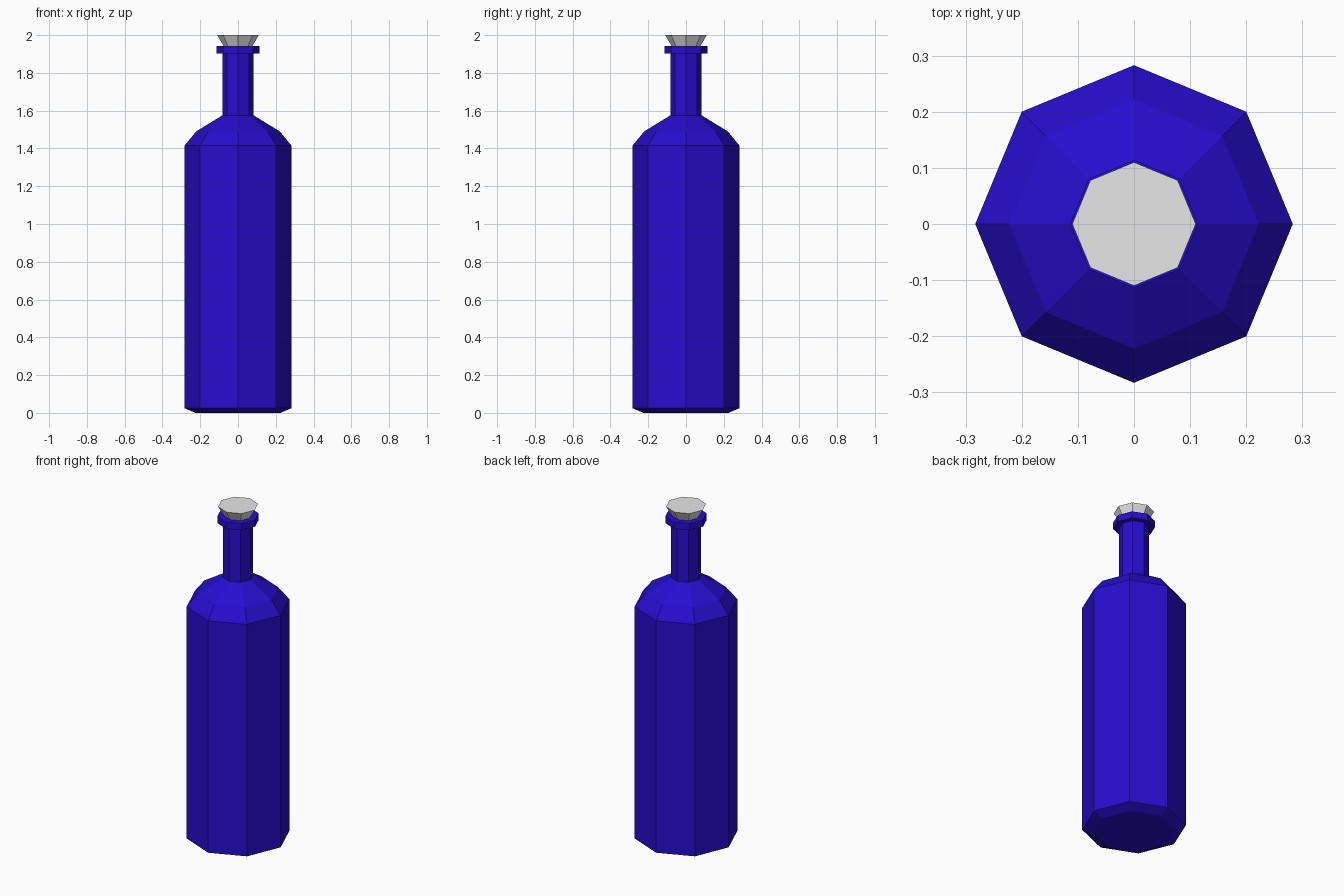
import bpy
import bmesh
from math import cos, sin, pi

cube = bpy.data.objects.get("Cube")
if cube:
    bpy.data.objects.remove(cube, do_unlink=True)

SIDES = 8


def make_material(name, rgb):
    mat = bpy.data.materials.new(name)
    mat.use_nodes = True
    colour = (*rgb, 1.0)
    mat.diffuse_color = colour
    mat.node_tree.nodes["Principled BSDF"].inputs["Base Color"].default_value = colour
    return mat


def turned_part(name, profile, mat):
    """Closed eight-sided solid from (radius, height) pairs, bottom to top."""
    bm = bmesh.new()
    rings = [[bm.verts.new((r * cos(2 * pi * i / SIDES), r * sin(2 * pi * i / SIDES), z))
              for i in range(SIDES)] for r, z in profile]
    for low, high in zip(rings, rings[1:]):
        for i in range(SIDES):
            j = (i + 1) % SIDES
            bm.faces.new((low[i], low[j], high[j], high[i]))
    bm.faces.new(rings[0][::-1])
    bm.faces.new(rings[-1])
    mesh = bpy.data.meshes.new(name)
    bm.to_mesh(mesh)
    bm.free()
    mesh.materials.append(mat)
    obj = bpy.data.objects.new(name, mesh)
    bpy.context.collection.objects.link(obj)
    return obj


blue = make_material("blue glass", (0.02, 0.004, 0.62))
grey = make_material("pale grey stopper", (0.8, 0.8, 0.8))

# Bottle: chamfered base, straight body, two-step shoulder, neck and lip
turned_part("bottle", [
    (0.225, 0.0), (0.283, 0.025), (0.283, 1.415), (0.222, 1.49),
    (0.083, 1.575), (0.083, 1.902), (0.114, 1.902), (0.114, 1.942)], blue)

# Flared stopper sitting in the mouth
turned_part("stopper", [(0.072, 1.935), (0.11, 2.0)], grey)
